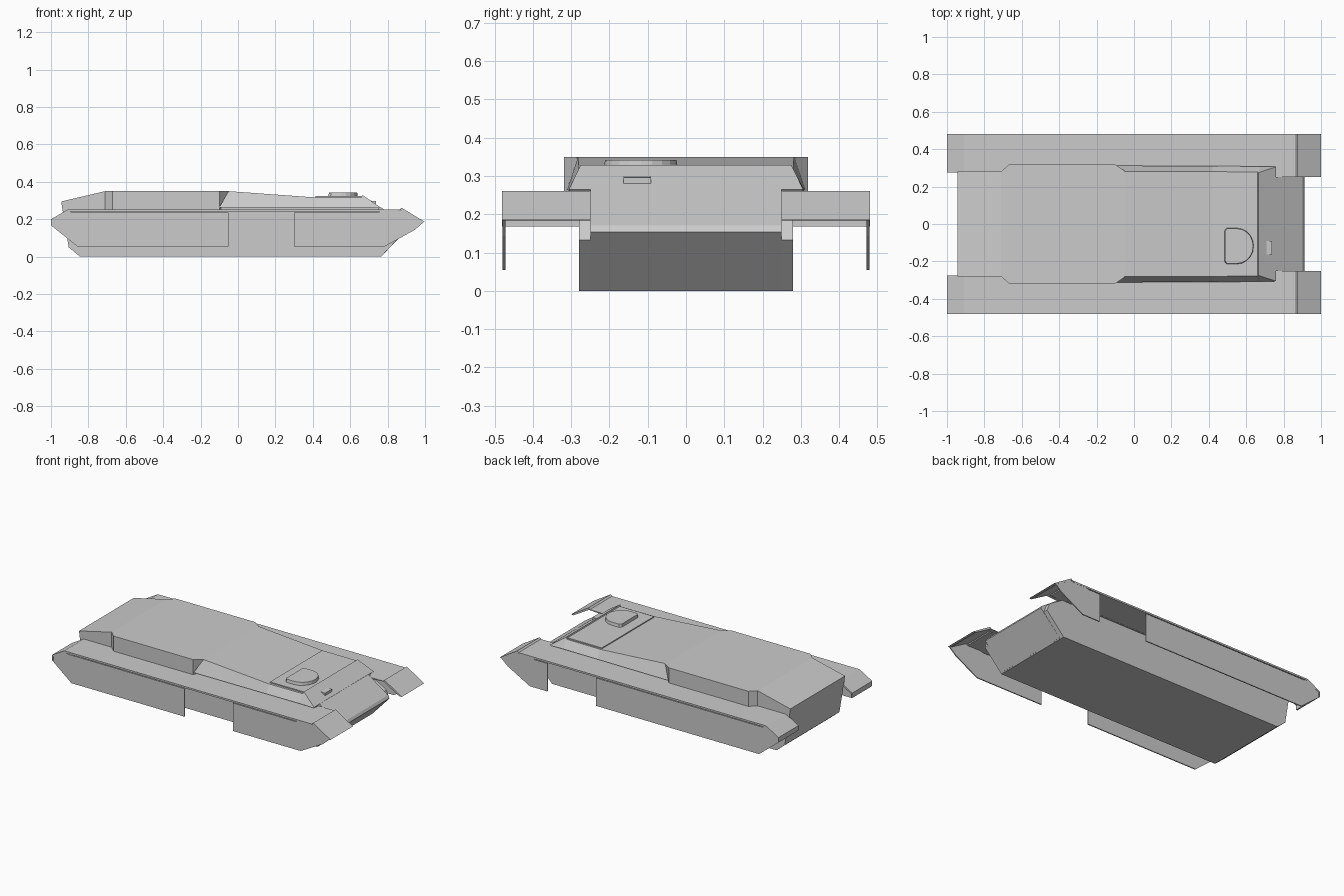
import bpy, bmesh, math

if "Cube" in bpy.data.objects:
    bpy.data.objects.remove(bpy.data.objects["Cube"])


def finish(name, bm):
    bmesh.ops.recalc_face_normals(bm, faces=bm.faces)
    mesh = bpy.data.meshes.new(name)
    bm.to_mesh(mesh)
    bm.free()
    obj = bpy.data.objects.new(name, mesh)
    bpy.context.collection.objects.link(obj)
    return obj


def extrude_y(name, profile, y0, y1):
    """Prism from an x/z side profile."""
    bm = bmesh.new()
    a = [bm.verts.new((x, y0, z)) for x, z in profile]
    b = [bm.verts.new((x, y1, z)) for x, z in profile]
    n = len(a)
    bm.faces.new(a)
    bm.faces.new(b)
    for i in range(n):
        bm.faces.new((a[i], a[(i + 1) % n], b[(i + 1) % n], b[i]))
    return finish(name, bm)


def loft_x(name, stations):
    """Trapezoid sections along x: (x_low, x_top, z_low, z_top, y_low, y_top)."""
    bm = bmesh.new()
    rings = []
    for xl, xt, zl, zt, yl, yt in stations:
        pts = ((xl, -yl, zl), (xl, yl, zl), (xt, yt, zt), (xt, -yt, zt))
        rings.append([bm.verts.new(p) for p in pts])
    bm.faces.new(rings[0])
    bm.faces.new(rings[-1])
    for r, s in zip(rings, rings[1:]):
        for i in range(4):
            j = (i + 1) % 4
            bm.faces.new((r[i], r[j], s[j], s[i]))
    return finish(name, bm)


def extrude_z(name, outline, z0, z1, shrink=1.0):
    """Flat plate from a plan outline, optionally with a smaller top."""
    bm = bmesh.new()
    n = len(outline)
    cx = sum(p[0] for p in outline) / n
    cy = sum(p[1] for p in outline) / n
    a = [bm.verts.new((x, y, z0)) for x, y in outline]
    b = [bm.verts.new((cx + (x - cx) * shrink, cy + (y - cy) * shrink, z1)) for x, y in outline]
    bm.faces.new(a)
    bm.faces.new(b)
    for i in range(n):
        bm.faces.new((a[i], a[(i + 1) % n], b[(i + 1) % n], b[i]))
    return finish(name, bm)


# Lower hull tub and narrower pointed nose
extrude_y("lower_hull", [(-0.845, 0), (0.765, 0), (0.89, 0.133), (0.87, 0.185),
                         (0.76, 0.25), (-0.938, 0.25), (-0.905, 0.05)], -0.28, 0.28)
extrude_y("nose", [(0.6, 0.01), (0.77, 0.005), (0.912, 0.153), (0.902, 0.17),
                   (0.76, 0.266), (0.6, 0.255)], -0.25, 0.25)

# Engine deck: tapered rear, wide middle
loft_x("engine_deck", [(-0.938, -0.945, 0.245, 0.295, 0.28, 0.28),
                       (-0.71, -0.71, 0.245, 0.35, 0.28, 0.28),
                       (-0.67, -0.67, 0.245, 0.35, 0.318, 0.318),
                       (-0.10, -0.10, 0.245, 0.35, 0.318, 0.318),
                       (-0.09, -0.05, 0.245, 0.35, 0.285, 0.285)])

# Front deck with sloping sides and glacis, over a narrower base strip
loft_x("front_deck", [(-0.10, -0.05, 0.263, 0.35, 0.312, 0.282),
                      (0.42, 0.42, 0.263, 0.316, 0.310, 0.280),
                      (0.66, 0.66, 0.263, 0.316, 0.308, 0.278),
                      (0.665, 0.665, 0.263, 0.329, 0.308, 0.275),
                      (0.755, 0.76, 0.260, 0.265, 0.306, 0.306)])
extrude_y("deck_base", [(-0.1, 0.24), (0.75, 0.24), (0.75, 0.264), (-0.1, 0.264)], -0.29, 0.29)

# Hatch plate, D-shaped hatch and periscope
extrude_z("hatch_plate", [(0.415, -0.265), (0.66, -0.265), (0.66, 0.27), (0.415, 0.27)],
          0.31, 0.323)
arc = [(0.55 + 0.09 * math.cos(t), -0.118 + 0.097 * math.sin(t))
       for t in (math.pi * (i / 10 - 0.5) for i in range(11))]
hatch = arc + [(0.495, -0.021), (0.483, -0.035), (0.483, -0.2), (0.495, -0.215)]
extrude_z("hatch", hatch, 0.32, 0.342, 0.96)
extrude_y("periscope", [(0.69, 0.28), (0.738, 0.278), (0.738, 0.296), (0.705, 0.30)],
          -0.163, -0.092)

# Fenders, rear flaps and raised front mudguards on both sides
fender = [(-1, 0.168), (-1, 0.2), (-0.91, 0.252), (0.86, 0.252), (0.86, 0.241),
          (-0.905, 0.241), (-0.99, 0.195), (-0.99, 0.168)]
guard = [(0.76, 0.242), (0.76, 0.252), (0.865, 0.252), (0.875, 0.261), (1, 0.185),
         (0.985, 0.183), (0.87, 0.249)]
for side, s in (("right", -1), ("left", 1)):
    extrude_y("fender_" + side, fender, s * 0.275, s * 0.48)
    extrude_y("mudguard_" + side, guard, s * 0.25, s * 0.48)

# Side skirts: the gap sits further forward on the left side
for side, s, gap0, gap1 in (("right", -1, -0.05, 0.30), ("left", 1, 0.31, 0.66)):
    rear = [(-1, 0.168), (-0.86, 0.055), (gap0, 0.055), (gap0, 0.236), (-0.88, 0.236),
            (-0.905, 0.243), (-1, 0.197)]
    front = [(gap1, 0.055), (0.785, 0.055), (0.945, 0.143), (0.992, 0.184), (0.88, 0.248),
             (0.76, 0.243), (0.75, 0.236), (gap1, 0.236)]
    extrude_y("rear_skirt_" + side, rear, s * 0.472, s * 0.479)
    extrude_y("front_skirt_" + side, front, s * 0.472, s * 0.479)
